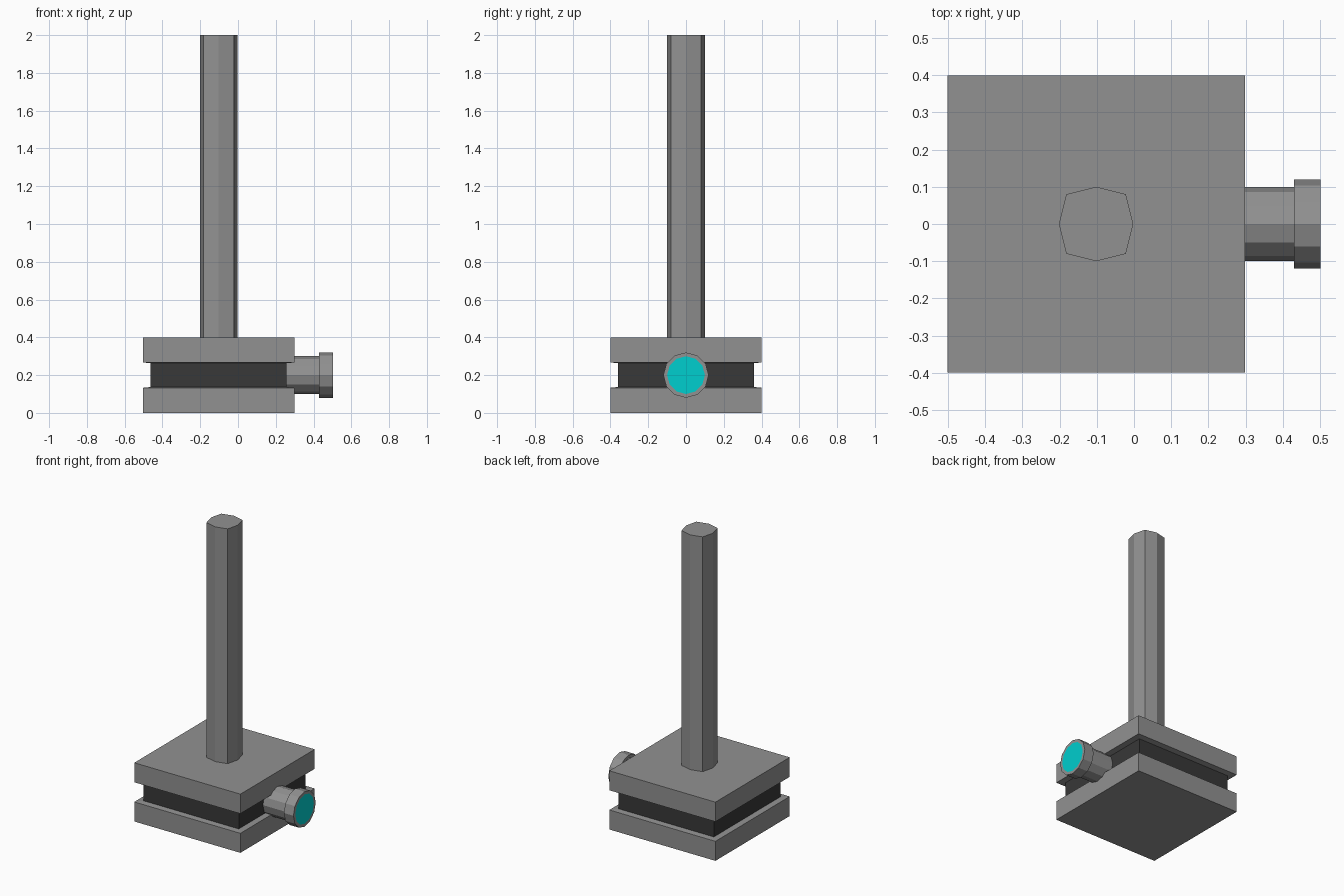
import bpy, bmesh, math

if "Cube" in bpy.data.objects:
    bpy.data.objects.remove(bpy.data.objects["Cube"])

CX = -0.102  # centre of base and pole


def material(name, color):
    m = bpy.data.materials.new(name)
    m.diffuse_color = color
    m.use_nodes = True
    m.node_tree.nodes["Principled BSDF"].inputs["Base Color"].default_value = m.diffuse_color
    return m


def loft(name, rings, mats, band_mats=None, cap_mat=0):
    """Skin a list of equal-length rings; cap both ends."""
    bm = bmesh.new()
    loops = [[bm.verts.new(p) for p in ring] for ring in rings]
    n = len(loops[0])
    for b, (lo, hi) in enumerate(zip(loops, loops[1:])):
        for i in range(n):
            j = (i + 1) % n
            f = bm.faces.new((lo[i], lo[j], hi[j], hi[i]))
            f.material_index = band_mats[b] if band_mats else 0
    bm.faces.new(loops[0][::-1])
    bm.faces.new(loops[-1]).material_index = cap_mat
    bmesh.ops.recalc_face_normals(bm, faces=bm.faces)
    mesh = bpy.data.meshes.new(name)
    bm.to_mesh(mesh)
    bm.free()
    for m in mats:
        mesh.materials.append(m)
    obj = bpy.data.objects.new(name, mesh)
    bpy.context.collection.objects.link(obj)
    return obj


def square(h, z):
    return [(CX + sx * h, sy * h, z) for sx, sy in ((-1, -1), (1, -1), (1, 1), (-1, 1))]


def circle_x(r, x, n=12):
    return [(x, r * math.cos(math.tau * i / n), 0.2 + r * math.sin(math.tau * i / n))
            for i in range(n)]


grey = material("grey", (0.286, 0.286, 0.286, 1))
dark = material("dark_grey", (0.04, 0.04, 0.04, 1))
cyan = material("cyan", (0.0, 0.62, 0.62, 1))

# Square base with a dark recessed groove around its middle
profile = [(0.4, 0), (0.4, 0.133), (0.36, 0.137),
           (0.36, 0.263), (0.4, 0.267), (0.4, 0.4)]
loft("grooved_base", [square(h, z) for h, z in profile],
     (grey, dark), band_mats=[0, 0, 1, 0, 0])

# Eight-sided pole, slightly squarish in section
section = [(0.1, 0), (0.08, 0.08), (0, 0.1), (-0.08, 0.08),
           (-0.1, 0), (-0.08, -0.08), (0, -0.1), (0.08, -0.08)]
loft("pole", [[(CX + x, y, z) for x, y in section] for z in (0.4, 2.0)], (grey,))

# Side knob: neck, wider head and flush cyan end disc
knob = [(0.1, 0.255), (0.1, 0.43), (0.12, 0.43), (0.12, 0.502), (0.1, 0.502)]
loft("side_knob", [circle_x(r, x) for r, x in knob], (grey, cyan), cap_mat=1)
